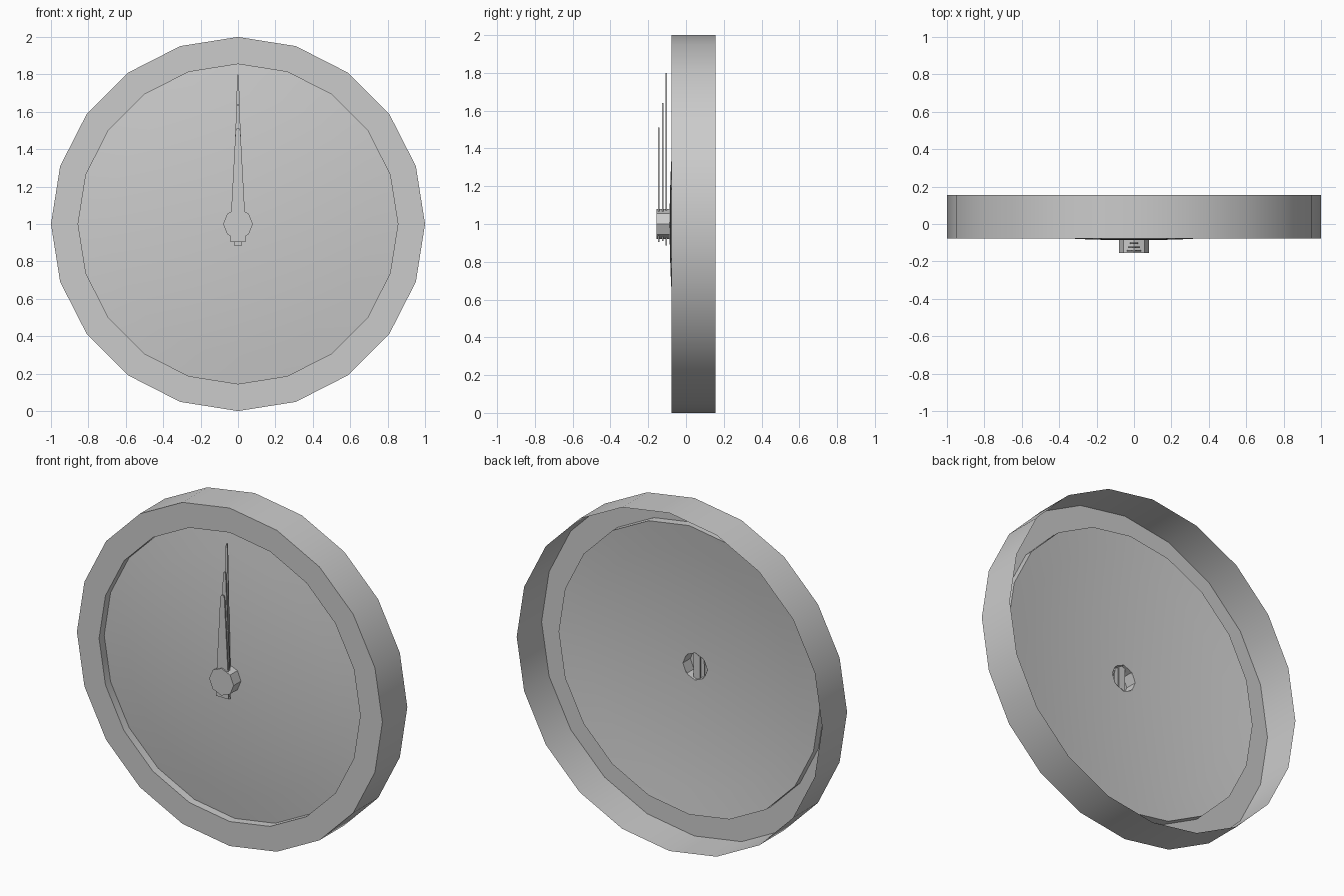
import bpy, bmesh
from math import sin, cos, pi, radians

if "Cube" in bpy.data.objects:
    bpy.data.objects.remove(bpy.data.objects["Cube"])


def finish(name, bm):
    me = bpy.data.meshes.new(name)
    bm.to_mesh(me)
    bm.free()
    ob = bpy.data.objects.new(name, me)
    bpy.context.collection.objects.link(ob)
    bpy.ops.object.select_all(action='DESELECT')
    ob.select_set(True)
    bpy.context.view_layer.objects.active = ob
    bpy.ops.object.shade_smooth_by_angle(angle=radians(30))
    return ob


def lathe(name, profile, sides, cap=False):
    """Spin (radius, y) points around the horizontal axis at z = 1."""
    bm = bmesh.new()
    rings = []
    for r, y in profile:
        ring = []
        for i in range(sides):
            a = 2 * pi * i / sides
            rad = r(a) if callable(r) else r
            ring.append(bm.verts.new((rad * sin(a), y, 1 + rad * cos(a))))
        rings.append(ring)
    for a, b in zip(rings, rings[1:]):
        for i in range(sides):
            j = (i + 1) % sides
            bm.faces.new((a[i], b[i], b[j], a[j]))
    if cap:
        bm.faces.new(rings[-1][::-1])
        bm.normal_update()
        if bm.faces[:][-1].normal.y > 0:
            bm.faces[:][-1].normal_flip()
    return finish(name, bm)


def hand(name, y, tail, top, w_base, w_tip, thick=0.008):
    """Thin tapered pointer with a clipped tip and a short tail."""
    half = [(w_base, tail), (w_base, 1.0), (w_tip, top - 0.012), (w_tip * 0.5, top)]
    outline = half + [(-x, z) for x, z in reversed(half)]
    bm = bmesh.new()
    face = bm.faces.new([bm.verts.new((x, y - thick / 2, z)) for x, z in outline])
    ext = bmesh.ops.extrude_face_region(bm, geom=[face], use_keep_orig=True)
    verts = [g for g in ext['geom'] if isinstance(g, bmesh.types.BMVert)]
    bmesh.ops.translate(bm, verts=verts, vec=(0, thick, 0))
    bmesh.ops.recalc_face_normals(bm, faces=bm.faces[:])
    return finish(name, bm)


HUB_R = 0.08
RIM_R = 0.855


def octagon(a):
    return HUB_R * cos(pi / 8) / cos(a % (pi / 4) - pi / 8)


def dome(r):
    return -0.087 + 0.057 * (r / RIM_R) ** 2


# case: outer wall, front flange and inner lip, open at the back
lathe("case", [(1.0, 0.155), (1.0, -0.078), (RIM_R, -0.078), (RIM_R, -0.03)], 20)

# gently domed dial with an octagonal hole for the hub
radii = [RIM_R, 0.7, 0.55, 0.4, 0.25, 0.13]
lathe("dial", [(r, dome(r)) for r in radii] + [(octagon, dome(HUB_R))], 20)

# hub cap, hollow from behind
lathe("hub", [(HUB_R, -0.085), (HUB_R, -0.155)], 8, cap=True)

# three stacked hands
hand("second_hand", -0.104, 0.885, 1.80, 0.022, 0.005)
hand("minute_hand", -0.124, 0.910, 1.64, 0.036, 0.008)
hand("hour_hand", -0.143, 0.905, 1.51, 0.040, 0.013)
